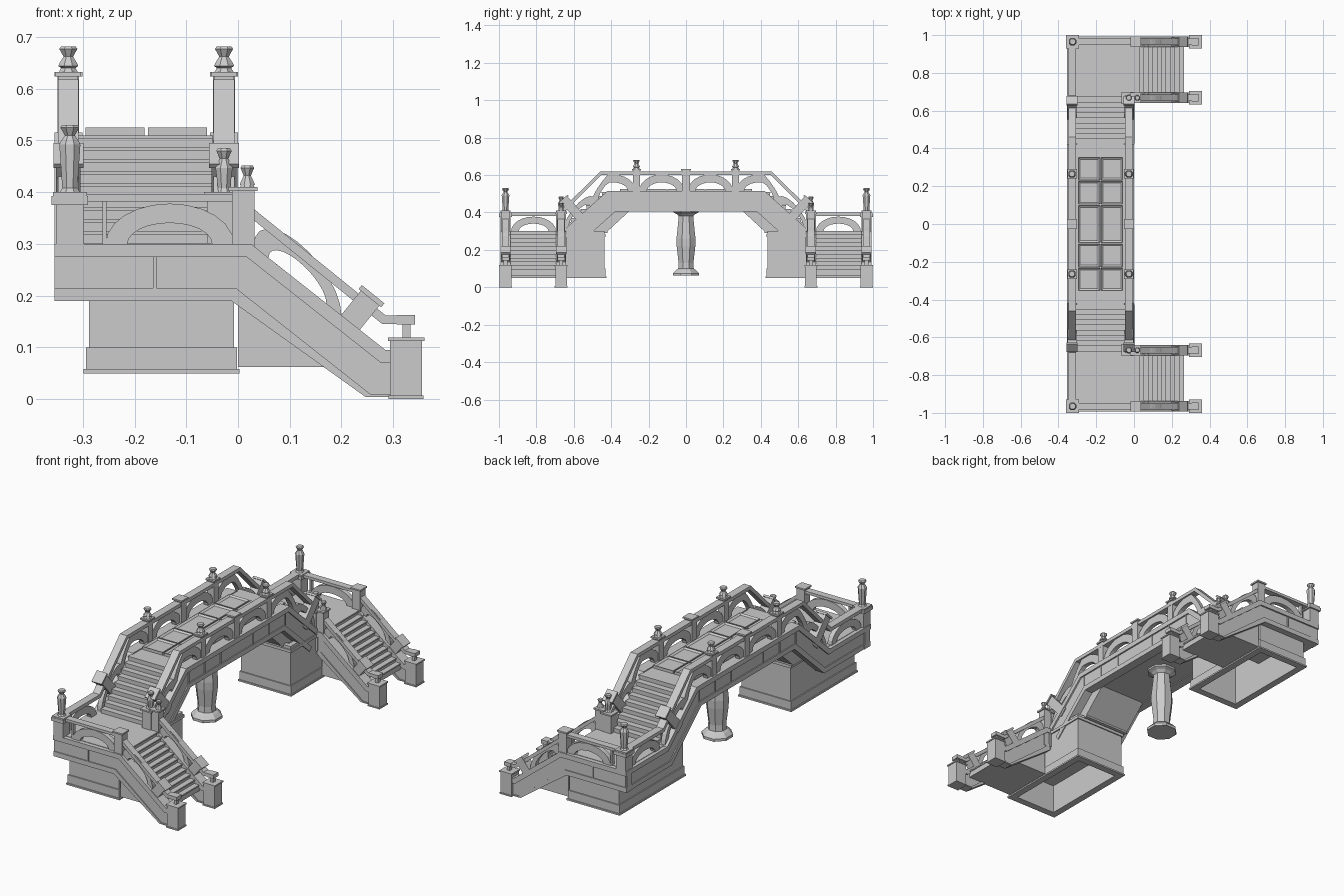
import bpy, bmesh, math
from mathutils import Vector

if "Cube" in bpy.data.objects:
    bpy.data.objects.remove(bpy.data.objects["Cube"])


def finish(name, bm, mirror):
    bmesh.ops.recalc_face_normals(bm, faces=bm.faces)
    me = bpy.data.meshes.new(name)
    bm.to_mesh(me)
    bm.free()
    ob = bpy.data.objects.new(name, me)
    bpy.context.collection.objects.link(ob)
    if mirror:  # both bridge ends match
        m = ob.modifiers.new("mirror", 'MIRROR')
        m.use_axis = (False, True, False)
        m.use_mirror_merge = False
    return ob


def prism(name, pts, axis, c, half, mirror=True, inset=0):
    """Extrude a 2D outline: axis x uses (y,z), axis y uses (x,z), axis z uses (x,y)."""
    put = {'x': lambda p, d: (d, p[0], p[1]), 'y': lambda p, d: (p[0], d, p[1]),
           'z': lambda p, d: (p[0], p[1], d)}[axis]
    bm = bmesh.new()
    lo = [bm.verts.new(put(p, c - half)) for p in pts]
    hi = [bm.verts.new(put(p, c + half)) for p in pts]
    bm.faces.new(lo)
    top = bm.faces.new(hi)
    n = len(pts)
    for i in range(n):
        bm.faces.new((lo[i], lo[(i + 1) % n], hi[(i + 1) % n], hi[i]))
    bmesh.ops.recalc_face_normals(bm, faces=bm.faces)
    if inset:
        bmesh.ops.inset_region(bm, faces=[top], thickness=inset, depth=0)
        bmesh.ops.translate(bm, verts=top.verts, vec=(0, 0, -0.007))
    return finish(name, bm, mirror)


def box(name, x0, x1, y0, y1, z0, z1, mirror=True, inset=0):
    return prism(name, [(x0, y0), (x1, y0), (x1, y1), (x0, y1)], 'z',
                 (z0 + z1) / 2, (z1 - z0) / 2, mirror, inset)


def offset(path, d):
    """Mitred copy of a left-to-right path, d below it."""
    out = []
    P = [Vector(p) for p in path]
    for i, p in enumerate(P):
        a = (p - P[i - 1]).normalized() if i else (P[1] - p).normalized()
        b = (P[i + 1] - p).normalized() if i < len(P) - 1 else a
        na, nb = Vector((a.y, -a.x)), Vector((b.y, -b.x))
        m = (na + nb).normalized()
        q = p + m * d / m.dot(na)
        out.append((q.x, max(q.y, 0.004)))
    return out


def band(name, path, d0, d1, axis, c, half):
    return prism(name, offset(path, d0) + offset(path, d1)[::-1], axis, c, half)


def girder(name, path, axis, c):
    band(name + "_web", path, 0.01, 0.105, axis, c, 0.019)
    band(name + "_top_trim", path, 0, 0.025, axis, c, 0.027)
    band(name + "_bottom_trim", path, 0.085, 0.11, axis, c, 0.024)


def height(path, u):
    for (a, za), (b, zb) in zip(path, path[1:]):
        if a <= u <= b:
            return za + (zb - za) * (u - a) / (b - a)
    return path[0][1] if u < path[0][0] else path[-1][1]


def arch(name, c, a, h, path, axis, at, n=12):
    """Railing arch standing on a path, sheared to follow its slope."""
    def arc(ka, kh):
        us = [(c - a * ka * math.cos(math.pi * i / n), h * kh * math.sin(math.pi * i / n))
              for i in range(n + 1)]
        return [(u, height(path, u) + v) for u, v in us]
    prism(name, arc(1, 1) + arc(0.66, 0.52)[::-1], axis, at, 0.012)


def lathe(name, x, y, prof, sides=8, mirror=True):
    bm = bmesh.new()
    rings = [[bm.verts.new((x + r * math.cos(2 * math.pi * (k + .5) / sides),
                            y + r * math.sin(2 * math.pi * (k + .5) / sides), z))
              for k in range(sides)] for r, z in prof]
    for a, b in zip(rings, rings[1:]):
        for k in range(sides):
            bm.faces.new((a[k], a[(k + 1) % sides], b[(k + 1) % sides], b[k]))
    bm.faces.new(rings[0])
    bm.faces.new(rings[-1])
    return finish(name, bm, mirror)


def post(name, x, y, r, z0, z1, mirror=True):
    box(name, x - r, x + r, y - r, y + r, z0, z1 - 0.008, mirror)
    e = r + 0.006
    box(name + "_cap", x - e, x + e, y - e, y + e, z1 - 0.008, z1, mirror)


def finial(name, x, y, z, shaft, r=0.02):
    k = z + shaft
    lathe(name, x, y, [(r, z), (r * .75, z + .008), (r * 1.05, k + .012), (r * .9, k + .018),
                       (r * .5, k + .03), (r * .95, k + .045), (r * .75, k + .05)])


def tilted(name, u, z, w, h, ang, axis, c, half):
    ca, sa = math.cos(ang), math.sin(ang)
    prism(name, [(u + p * ca - q * sa, z + p * sa + q * ca) for p, q in
                 ((-w, -h), (w, -h), (w, h), (-w, h))], axis, c, half)


# side girders, along the bridge and along the end stairs
back = [(0, .515), (.42, .515), (.66, .3), (.985, .3)]
inner = back[:3]
front = [(-.355, .3), (.025, .3), (.285, .095), (.3, .095)]
girder("back_girder", back, 'x', -.328)
girder("inner_girder", inner, 'x', -.027)
girder("end_girder", front, 'y', .965)
girder("stair_girder", [(0, .3)] + front[1:], 'y', .668)
box("end_girder_rib", -.164, -.158, .94, .989, .21, .28)
for x in (-.328, -.027):
    for y in (.13, .26, .39):
        box("girder_rib", x - .023, x + .023, y - .003, y + .003, .42, .5)

# deck and paved tiles
prism("deck", [(0, .41), (.3, .41), (.43, .29), (.43, .51), (0, .51)], 'x', -.178, .13)
for x0, x1 in ((-.295, -.181), (-.174, -.06)):
    box("deck_tile_middle", x0, x1, -.098, .098, .505, .525, False, .014)
    for y0, y1 in ((.105, .227), (.234, .352)):
        box("deck_tile", x0, x1, y0, y1, .505, .525, True, .014)
box("landing", -.335, .002, .64, .97, .2, .302)


def stair(u0, u1, z0, z1, n):
    pts = []
    for i in range(n):
        a, b = u0 + (u1 - u0) * i / n, u0 + (u1 - u0) * (i + 1) / n
        z = z0 + (z1 - z0) * i / n
        pts += [(a, z), (b + .004, z), (b + .004, z - .007), (b, z - .007)]
    return pts


# upper and end stairs
prism("upper_stair", [(.42, .29)] + stair(.42, .67, .51, .302, 9) + [(.67, .29)], 'x', -.178, .13)
prism("end_stair", [(0, .062)] + stair(0, .262, .302, .075, 11) + [(.262, .062)], 'y', .816, .135)

# hollow piers with plinth and string course
for nm, e, z0, z1 in (("pier", 0, .055, .3), ("pier_plinth", .006, .052, .1),
                      ("pier_foot", .011, .05, .058), ("pier_collar", .006, .27, .285)):
    x0, x1, y0, y1 = -.288 - e, -.008 + e, .437 - e, .955 + e
    t = .025 + e
    box(nm + "_back", x0, x0 + t, y0, y1, z0, z1)
    box(nm + "_front", x1 - t, x1, y0, y1, z0, z1)
    box(nm + "_inner", x0, x1, y0, y0 + t, z0, z1)
    box(nm + "_outer", x0, x1, y1 - t, y1, z0, z1)

# central octagonal column
lathe("column", -.178, 0, [(.075, .062), (.075, .075), (.058, .092), (.045, .1), (.043, .13),
      (.054, .22), (.055, .26), (.045, .35), (.042, .38), (.055, .392), (.072, .4), (.072, .412)],
      8, False)

# bridge railings
rail = [(0, .618), (.46, .618), (.68, .4), (.97, .4)]
for nm, x, top, base in (("back", -.328, rail, back), ("inner", -.027, rail[:3], inner)):
    band(nm + "_handrail", top, 0, .018, 'x', x, .02)
    for c in (.13, .39):
        arch(nm + "_rail_arch", c, .12, .088, base, 'x', x)
    arch(nm + "_slope_arch", .57, .085, .075, base, 'x', x)
    post(nm + "_post", x, .265, .019, .5, .632)
    finial(nm + "_post_finial", x, .265, .632, 0)
    post(nm + "_centre_post", x, 0, .021, .5, .632, False)
    tilted(nm + "_slope_block", .6, .412, .024, .08, math.radians(-42), 'x', x, .024)
    tilted(nm + "_slope_cap", .653, .471, .03, .005, math.radians(-42), 'x', x, .029)
arch("landing_back_arch", .815, .12, .078, back, 'x', -.328)

# landing railing and corner posts
box("end_handrail", -.32, .0, .947, .983, .382, .396)
arch("end_rail_arch", -.132, .124, .078, front, 'y', .965)
box("end_rail_stile", -.262, -.254, .955, .975, .3, .385)
post("corner_post", -.325, .965, .027, .29, .4)
box("corner_collar", -.36, -.29, .93, 1.0, .375, .393)
finial("corner_finial", -.325, .965, .4, .08, .021)
post("landing_post", .01, .965, .022, .29, .41)
post("turn_post", .01, .668, .022, .2, .41)
post("turn_post_inner", -.034, .668, .026, .2, .4)
finial("turn_finial", -.027, .668, .4, .035, .017)
finial("turn_small_finial", .018, .668, .41, -.008, .015)

# end stair railings and newels
slope = [(.03, .368), (.285, .162), (.34, .162)]
for nm, y in (("outer", .965), ("stair", .668)):
    band(nm + "_stair_rail", slope, 0, .017, 'y', y, .018)
    arch(nm + "_stair_arch", .115, .085, .075, front, 'y', y)
    tilted(nm + "_stair_block", .235, .17, .023, .04, math.radians(-39), 'y', y, .023)
    tilted(nm + "_stair_block_cap", .258, .199, .028, .005, math.radians(-39), 'y', y, .028)
    box(nm + "_rail_support", .318, .333, y - .01, y + .01, .115, .148)
    box(nm + "_rail_end", .306, .342, y - .02, y + .02, .144, .163)
    box(nm + "_newel", .294, .356, y - .031, y + .031, .006, .115)
    box(nm + "_newel_cap", .29, .36, y - .035, y + .035, .112, .119)
    box(nm + "_newel_foot", .291, .359, y - .034, y + .034, 0, .007)
